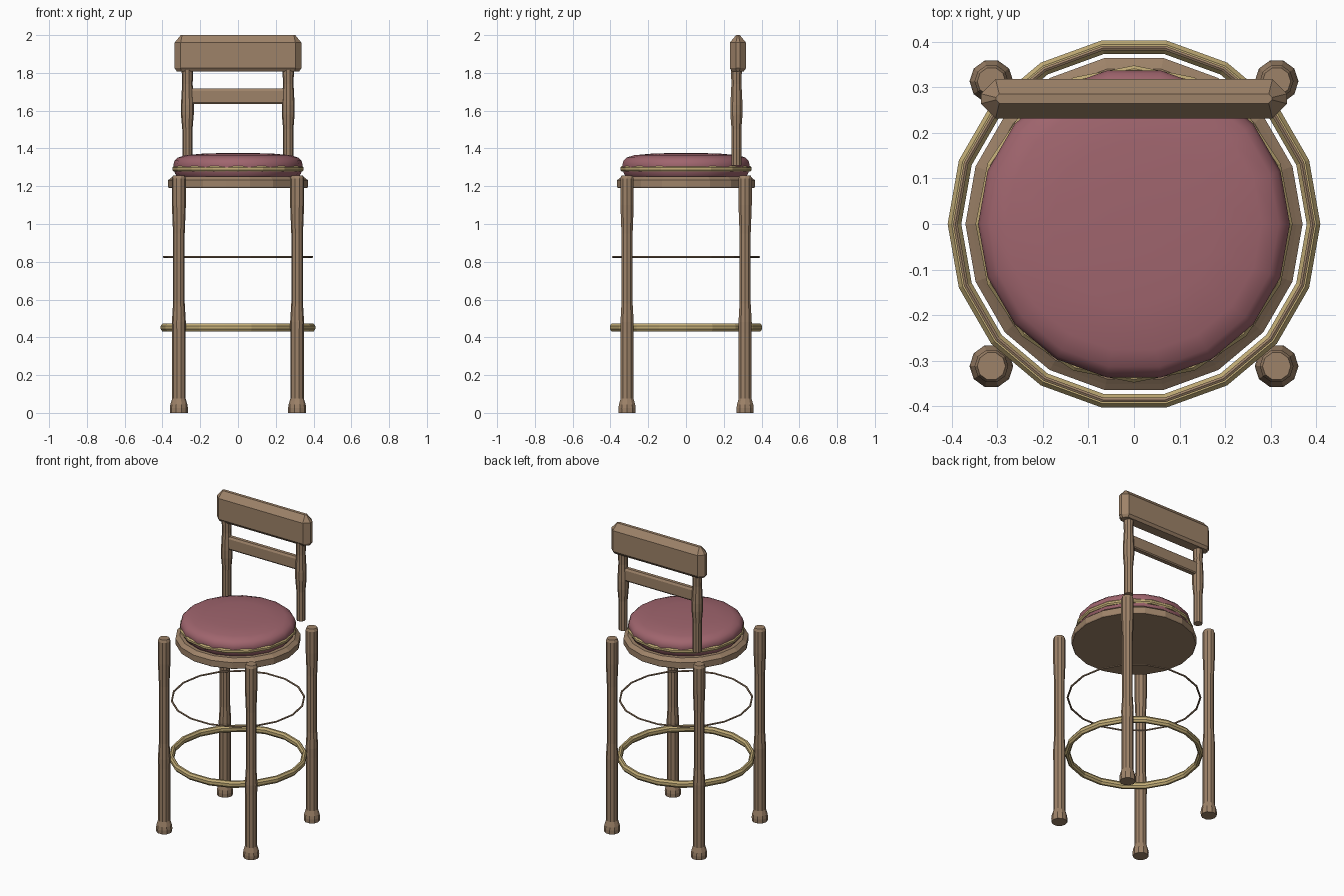
import bpy, bmesh
from math import cos, sin, pi

cube = bpy.data.objects.get("Cube")
if cube:
    bpy.data.objects.remove(cube, do_unlink=True)


def material(name, color):
    mat = bpy.data.materials.new(name)
    mat.use_nodes = True
    rgba = (*color, 1)
    mat.diffuse_color = rgba
    mat.node_tree.nodes["Principled BSDF"].inputs["Base Color"].default_value = rgba
    return mat


wood = material("brown wood", (0.34, 0.225, 0.14))
brass = material("pale brass", (0.56, 0.43, 0.19))
fabric = material("dusty rose fabric", (0.35, 0.13, 0.155))


def loft(name, rings, mat, loc=(0, 0, 0), closed=False):
    """Skin equal-length rings of points, capping the ends or joining them."""
    bm = bmesh.new()
    loops = [[bm.verts.new(p) for p in ring] for ring in rings]
    pairs = list(zip(loops, loops[1:]))
    if closed:
        pairs.append((loops[-1], loops[0]))
    else:
        bm.faces.new(loops[0])
        bm.faces.new(loops[-1])
    n = len(loops[0])
    for a, b in pairs:
        for i in range(n):
            j = (i + 1) % n
            bm.faces.new((a[i], a[j], b[j], b[i]))
    bmesh.ops.recalc_face_normals(bm, faces=bm.faces)
    mesh = bpy.data.meshes.new(name)
    bm.to_mesh(mesh)
    bm.free()
    mesh.materials.append(mat)
    obj = bpy.data.objects.new(name, mesh)
    obj.location = loc
    bpy.context.collection.objects.link(obj)
    return obj


def turned(name, profile, sides, mat, loc=(0, 0, 0), closed=False):
    """Revolve (radius, height) points about z."""
    rings = [[(r * cos(2 * pi * i / sides), r * sin(2 * pi * i / sides), z)
              for i in range(sides)] for r, z in profile]
    return loft(name, rings, mat, loc, closed)


def hoop(name, radius, z, half_width, half_height, sides, mat, section=8):
    angles = [2 * pi * (k + 0.5) / section for k in range(section)]
    scale = cos(pi / section)
    profile = [(radius + half_width * cos(a) / scale, z + half_height * sin(a) / scale)
               for a in angles]
    return turned(name, profile, sides, mat, closed=True)


def chamfered_bar(name, hx, hy, corner, levels, mat, y):
    """Stack chamfered rectangles given as (height, inset)."""
    rings = []
    for z, inset in levels:
        x, w, c = hx - inset, hy - inset, corner * (hy - inset) / hy
        rings.append([(x, w - c, z), (x - c, w, z), (c - x, w, z), (-x, w - c, z),
                      (-x, c - w, z), (c - x, -w, z), (x - c, -w, z), (x, c - w, z)])
    return loft(name, rings, mat, (0, y, 0))


# Four turned legs
leg_profile = [(0.047, 0), (0.048, 0.025), (0.045, 0.045), (0.036, 0.075), (0.036, 0.42),
               (0.037, 0.48), (0.031, 0.58), (0.031, 0.95), (0.037, 1.1),
               (0.037, 1.24), (0.031, 1.257)]
for depth, y in (("front", -0.312), ("back", 0.313)):
    for side, x in (("left", 0.313), ("right", -0.313)):
        turned(f"{depth}_{side}_leg", leg_profile, 10, wood, (x, y, 0))

# Foot ring and thin upper stretcher ring
hoop("foot_ring", 0.394, 0.452, 0.015, 0.021, 18, brass)
hoop("stretcher_ring", 0.392, 0.826, 0.005, 0.005, 18, wood, 6)

# Seat base, cushion and piping
turned("seat_base", [(0.366, 1.19), (0.37, 1.196), (0.37, 1.232), (0.357, 1.242),
                     (0.345, 1.252)], 18, wood)
cushion = turned("seat_cushion", [(0.32, 1.25), (0.333, 1.265), (0.34, 1.29), (0.342, 1.315),
                                  (0.336, 1.335), (0.318, 1.352), (0.28, 1.364),
                                  (0.18, 1.373), (0.06, 1.376)], 18, fabric)
hoop("seat_piping", 0.336, 1.292, 0.012, 0.014, 16, brass)
bpy.ops.object.select_all(action="DESELECT")
cushion.select_set(True)
bpy.context.view_layer.objects.active = cushion
bpy.ops.object.shade_smooth_by_angle(angle=pi / 4)

# Backrest posts
post_profile = [(0.027, 1.31), (0.027, 1.5), (0.034, 1.58), (0.034, 1.63),
                (0.028, 1.74), (0.031, 1.84)]
for side, x in (("left", 0.266), ("right", -0.268)):
    turned(f"{side}_back_post", post_profile, 10, wood, (x, 0.267, 0))

# Backrest rails
chamfered_bar("top_rail", 0.336, 0.043, 0.032,
              [(1.808, 0.012), (1.825, 0), (1.96, 0), (2.0, 0.033)], wood, 0.275)
chamfered_bar("lower_rail", 0.25, 0.018, 0.004,
              [(1.635, 0.005), (1.642, 0), (1.705, 0), (1.718, 0.007)], wood, 0.267)
